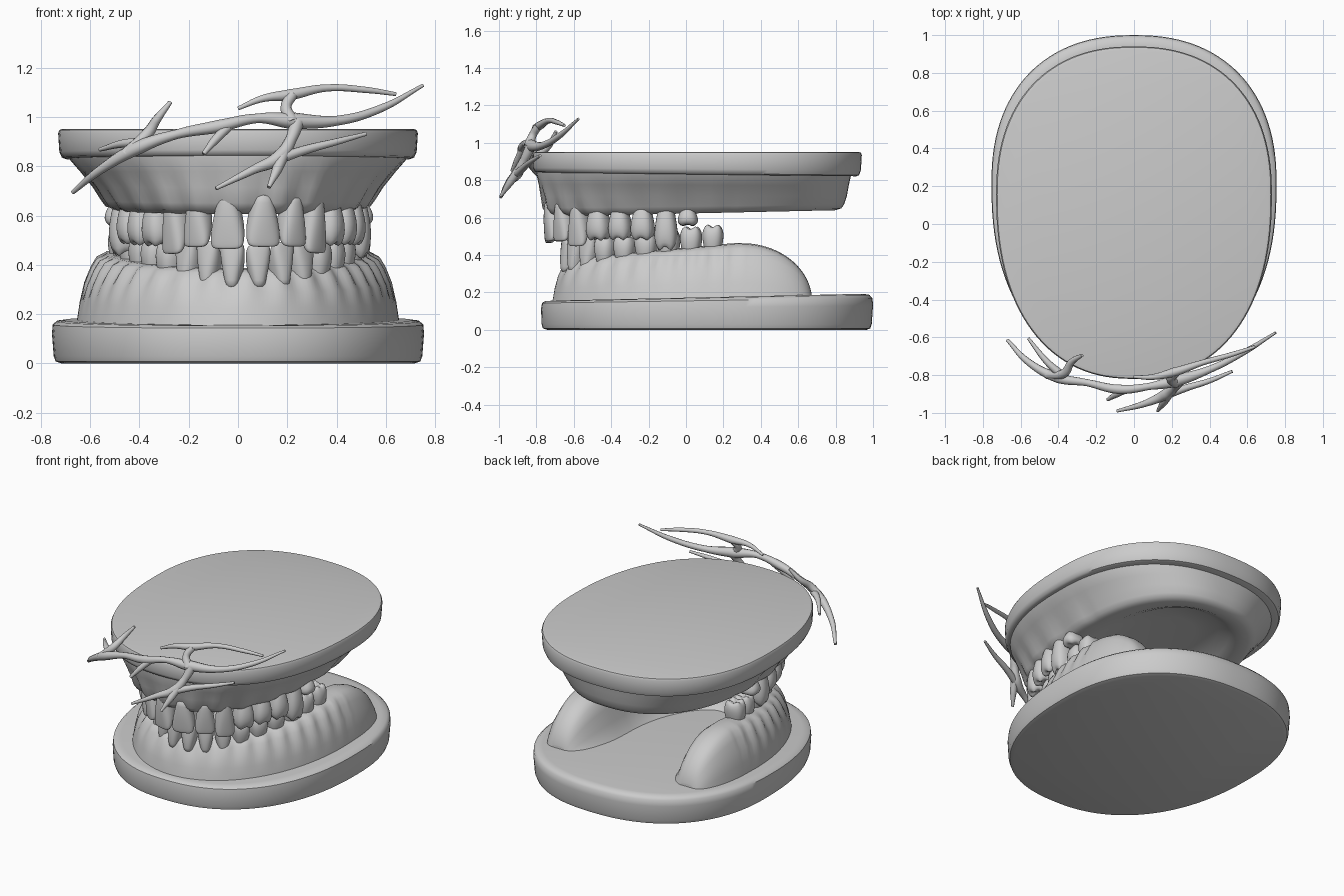
import bpy, bmesh, math, random
from mathutils import Vector

if "Cube" in bpy.data.objects:
    bpy.data.objects.remove(bpy.data.objects["Cube"])

random.seed(4)


def make(name, bm, angle=45, subsurf=0):
    bmesh.ops.recalc_face_normals(bm, faces=bm.faces)
    me = bpy.data.meshes.new(name)
    bm.to_mesh(me)
    bm.free()
    ob = bpy.data.objects.new(name, me)
    bpy.context.collection.objects.link(ob)
    if subsurf:
        ob.modifiers.new("round", 'SUBSURF').levels = subsurf
        ob.modifiers["round"].render_levels = subsurf
    bpy.ops.object.select_all(action='DESELECT')
    ob.select_set(True)
    bpy.context.view_layer.objects.active = ob
    bpy.ops.object.shade_smooth_by_angle(angle=math.radians(angle))
    return ob


def skin(bm, rings, closed=True):
    """Join successive vertex rings with quads and cap both ends."""
    for r0, r1 in zip(rings, rings[1:]):
        n = len(r0)
        for i in range(n if closed else n - 1):
            j = (i + 1) % n
            bm.faces.new((r0[i], r0[j], r1[j], r1[i]))
    bm.faces.new(rings[0])
    bm.faces.new(rings[-1])


def egg_loft(name, rings, angle=45, segs=120):
    """Rings of (half width, front y, back y, z, slope in y, ripple)."""
    bm = bmesh.new()
    out = []
    for a, y0, y1, z, slope, ripple in rings:
        yc = y0 + 0.555 * (y1 - y0)
        ring = []
        for i in range(segs):
            t = 2 * math.pi * i / segs
            c, s = math.cos(t), math.sin(t)
            x = math.copysign(abs(c) ** (2 / 2.3), c) * a
            b = (y1 - yc) if s > 0 else (yc - y0)
            y = math.copysign(abs(s) ** (2 / 2.3), s) * b
            k = 1 + (ripple * math.cos(24 * t) if s < 0.15 else 0)
            ring.append(bm.verts.new((x * k, yc + y * k, z + slope * (yc + y))))
        out.append(ring)
    skin(bm, out)
    return make(name, bm, angle)


# Lower base slab
egg_loft("lower_base", [
    (.715, -.74, .965, 0, 0, 0), (.74, -.765, .985, .008, 0, 0), (.748, -.772, .993, .03, 0, 0),
    (.755, -.775, 1.0, .12, .01, 0), (.752, -.77, .997, .155, .015, 0),
    (.735, -.755, .98, .168, .02, 0), (.70, -.72, .945, .172, .022, 0)])

# Upper base slab
egg_loft("upper_base", [
    (.70, -.795, .91, .832, -.012, 0), (.715, -.81, .925, .838, -.012, 0),
    (.725, -.818, .935, .86, -.008, 0), (.73, -.82, .94, .935, 0, 0),
    (.724, -.815, .935, .948, 0, 0), (.71, -.80, .92, .952, 0, 0)])

# Upper gum, with a shallow palate hollow underneath
egg_loft("upper_gum", [
    (.69, -.80, .885, .85, -.01, 0), (.68, -.80, .88, .825, -.01, 0),
    (.635, -.785, .87, .775, -.005, .003), (.585, -.77, .86, .715, 0, .008),
    (.548, -.755, .845, .66, .012, .014), (.53, -.735, .83, .635, .018, .014),
    (.50, -.70, .80, .622, .022, .005), (.42, -.61, .75, .622, .022, 0),
    (.37, -.55, .71, .645, .018, 0), (.30, -.45, .65, .685, .01, 0),
    (.18, -.25, .50, .70, .01, 0)], angle=60)


def lower_gum():
    """Horseshoe ridge swept along the arch, ending in rounded humps."""
    bm = bmesh.new()
    half, n = [], 64
    for i in range(n):
        t = i / (n - 1) * math.pi / 2
        half.append((Vector((.47 * math.sin(t), .2 - .75 * math.cos(t))),
                     Vector((math.sin(t) * .75, -math.cos(t) * .47)).normalized()))
    for i in range(1, 25):
        f = math.sin(i / 24 * math.pi / 2)
        half.append((Vector((.47, .2 + .47 * f)), Vector((1, 0))))
    left = [(Vector((-p.x, p.y)), Vector((-d.x, d.y))) for p, d in half[:0:-1]]
    rings, dist, last = [], 0, None
    for p, d in left + half:
        dist += (p - last).length if last else 0
        last = p
        h = .385 + .075 * min(1, max(0, (p.y + .55) / .8))
        k = 1
        if p.y > .3:
            k = math.sqrt(max(0, 1 - ((p.y - .3) / .375) ** 2))
        h = .15 + (h - .15) * k
        w = .3 + .7 * k
        front = 1 - .12 * abs(d.y)
        rip = .011 * math.cos(dist * 2 * math.pi / .105) if p.y < .3 else 0
        prof = [(.19, 0), (.183, .12), (.172, .35), (.15 + rip * .4, .60),
                (.118 + rip, .80), (.095 + rip, .92), (.06, .99), (0, 1.01), (-.05, .98),
                (-.09, .88), (-.12, .68), (-.15, .4), (-.19, .15), (-.24, 0)]
        rings.append([bm.verts.new((p.x + d.x * o * w * front, p.y + d.y * o * w * front,
                                    .14 + (h - .14) * z)) for o, z in prof])
    skin(bm, rings, closed=False)
    make("lower_gum", bm, 60)


lower_gum()


def tooth(name, pos, out, z_root, z_tip, width, depth, molar):
    """Crown lofted from a narrow neck to a flat edge or a cusped top."""
    bm = bmesh.new()
    side = Vector((-out.y, out.x))
    if molar:   # (height fraction, width scale, depth scale, cusp)
        prof = [(-.2, .6, .6, 0), (.0, .74, .75, 0), (.3, .93, .95, 0), (.6, 1.05, 1, 0),
                (.84, .97, .88, .03), (1.0, .68, .62, .09), (.86, .25, .22, .02)]
    else:
        prof = [(-.2, .5, .75, 0), (.0, .66, .9, 0), (.3, .87, 1, 0), (.6, 1.02, .8, 0),
                (.85, 1.04, .55, 0), (.98, .95, .34, 0), (1.02, .65, .18, 0)]
    rings = []
    for f, sw, sd, cusp in prof:
        ring = []
        for i in range(16):
            a = 2 * math.pi * i / 16
            c, s = math.cos(a), math.sin(a)
            u = math.copysign(abs(c) ** .8, c) * width / 2 * sw
            v = math.copysign(abs(s) ** .8, s) * depth / 2 * sd
            # the outer face stays upright while the inner face thins to the edge
            v += 0 if molar else (1 - sd) * depth * .32
            z = z_root + (z_tip - z_root) * (f - cusp * math.cos(4 * a))
            q = pos + side * u + out * v
            ring.append(bm.verts.new((q.x, q.y, z)))
        rings.append(ring)
    skin(bm, rings)
    make(name, bm, 80, 1)


def arch(name, a, b, yc, xc, widths, zfun):
    """Walk teeth along half an ellipse by their widths, on both sides."""
    steps = 2000
    for sx in (-1, 1):
        dist, k, target = 0, 0, widths[0] / 2
        for i in range(steps):
            t = i / steps * math.pi * .55
            dist += math.hypot(a * math.cos(t), b * math.sin(t)) * math.pi * .55 / steps
            if dist < target:
                continue
            p = Vector((xc * math.cos(t) + sx * a * math.sin(t), yc - b * math.cos(t)))
            out = Vector((sx * b * math.sin(t), -a * math.cos(t))).normalized()
            root, tip = zfun(k, p.y)
            molar = k > 2
            tooth(f"{name}_{'left' if sx < 0 else 'right'}_{k + 1}", p, out, root,
                  tip + random.uniform(-.008, .008), widths[k] * .98,
                  .135 if molar else .11, molar)
            k += 1
            if k == len(widths):
                break
            target += (widths[k - 1] + widths[k]) / 2


# Teeth
upper_tips = [.472, .482, .45, .48, .485, .485, .43, .55]
arch("upper_tooth", .485, .835, .12, .03, [.14, .12, .12, .13, .125, .13, .125, .11],
     lambda k, y: (.655 if k < 3 else .635, upper_tips[k]))
arch("lower_tooth", .475, .925, .30, .03, [.1, .1, .11, .115, .12, .125, .125, .12, .115],
     lambda k, y: (.335 + .09 * (y + .62) / .9, .485 + .085 * (y + .62) / .9))


# Branching antler-like sprig over the front of the upper slab
def branch(name, pts):
    """Tapered tube through (x, y, z, radius) points."""
    cu = bpy.data.curves.new(name, 'CURVE')
    cu.dimensions = '3D'
    cu.bevel_depth = 1
    cu.bevel_resolution = 3
    cu.resolution_u = 8
    cu.use_fill_caps = True
    sp = cu.splines.new('BEZIER')
    sp.bezier_points.add(len(pts) - 1)
    for bp, (x, y, z, r) in zip(sp.bezier_points, pts):
        bp.co = (x, y, z)
        bp.radius = r
        bp.handle_left_type = bp.handle_right_type = 'AUTO'
    ob = bpy.data.objects.new(name, cu)
    bpy.context.collection.objects.link(ob)


branch("sprig_stem", [(-.67, -.615, .695, .009), (-.56, -.73, .785, .018), (-.40, -.815, .878, .028),
                      (-.25, -.84, .93, .019), (-.08, -.875, .962, .026), (.08, -.86, .995, .019),
                      (.22, -.83, .985, .034), (.40, -.77, .985, .02), (.58, -.68, 1.035, .016),
                      (.75, -.575, 1.128, .007)])
branch("sprig_left_fork", [(-.46, -.80, .85, .022), (-.37, -.79, .93, .024), (-.33, -.73, .99, .018),
                           (-.275, -.695, 1.06, .009)])
branch("sprig_left_twig", [(-.37, -.81, .895, .024), (-.46, -.73, .893, .017), (-.56, -.605, .868, .008)])
branch("sprig_short_twig", [(-.03, -.87, .97, .02), (-.09, -.90, .91, .018), (-.14, -.93, .85, .009)])
branch("sprig_upper_arc", [(0, -.81, 1.035, .008), (.10, -.81, 1.075, .015), (.21, -.785, 1.09, .024),
                           (.36, -.735, 1.118, .015), (.52, -.69, 1.11, .013), (.64, -.65, 1.093, .008)])
branch("sprig_upper_link", [(.22, -.79, 1.09, .022), (.195, -.82, 1.04, .022), (.22, -.84, .98, .03)])
branch("sprig_down_stem", [(.24, -.83, .98, .03), (.215, -.865, .91, .023), (.17, -.90, .84, .03),
                           (.06, -.95, .785, .018), (-.09, -.99, .71, .008)])
branch("sprig_down_twig", [(.19, -.89, .86, .024), (.16, -.94, .79, .021), (.125, -.99, .715, .008)])
branch("sprig_right_twig", [(.15, -.915, .825, .022), (.27, -.87, .866, .019), (.40, -.83, .90, .014),
                            (.52, -.78, .932, .008)])
